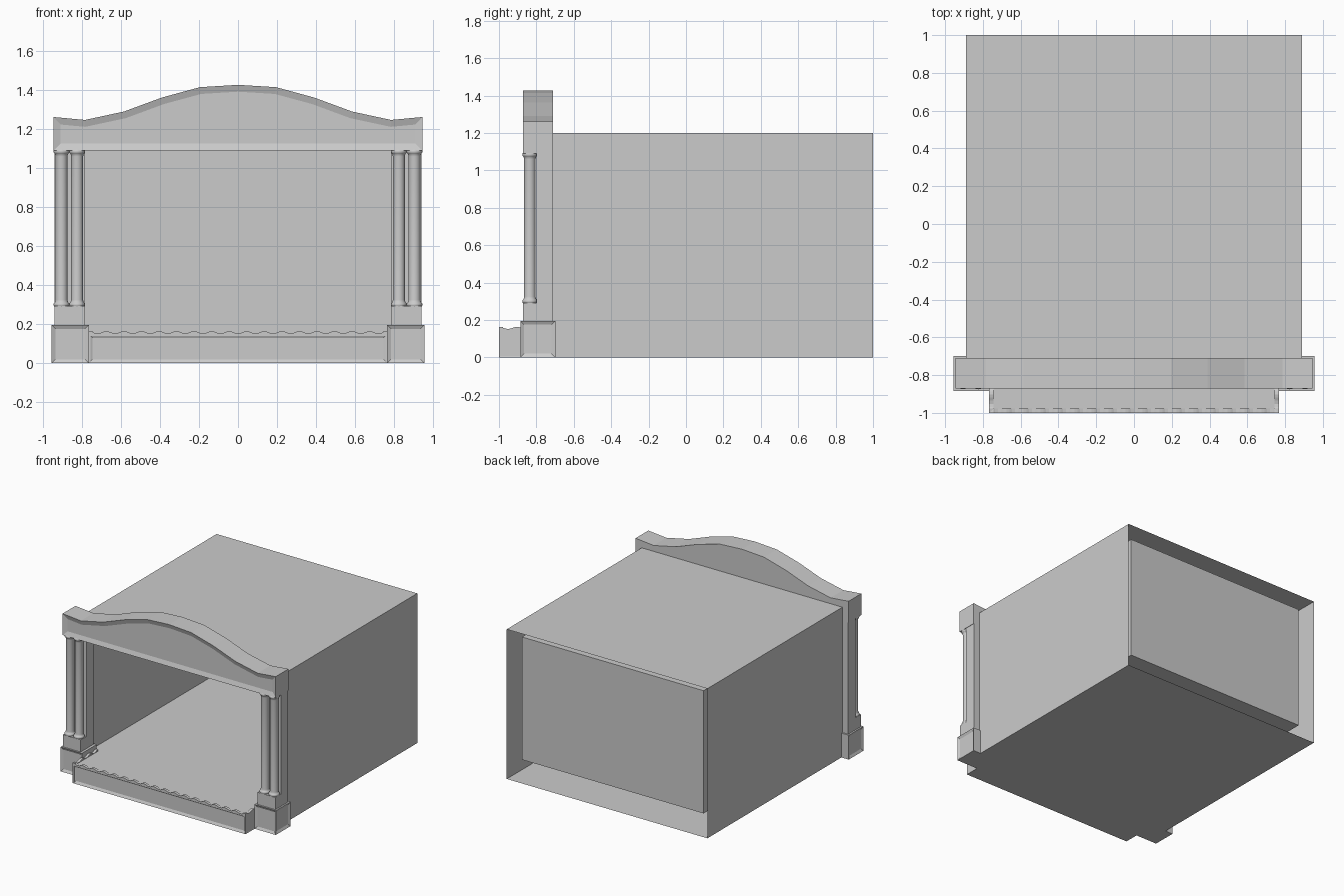
import bpy, bmesh, math
from mathutils import Vector

if "Cube" in bpy.data.objects:
    bpy.data.objects.remove(bpy.data.objects["Cube"])


def finish(bm, name, recalc=True):
    if recalc:
        bmesh.ops.recalc_face_normals(bm, faces=bm.faces[:])
    me = bpy.data.meshes.new(name)
    bm.to_mesh(me)
    bm.free()
    ob = bpy.data.objects.new(name, me)
    bpy.context.collection.objects.link(ob)
    return ob


def box(name, lo, hi, panels=(), remove=(), inset=0.02, depth=0.01):
    """Box from corner to corner; recess the panel sides, delete the removed sides."""
    bm = bmesh.new()
    bmesh.ops.create_cube(bm, size=1)
    for v in bm.verts:
        v.co = Vector([lo[i] + (v.co[i] + 0.5) * (hi[i] - lo[i]) for i in range(3)])
    bm.normal_update()

    def pick(dirs):
        return [f for f in bm.faces if any(f.normal.dot(Vector(d)) > 0.9 for d in dirs)]
    if panels:
        bmesh.ops.inset_individual(bm, faces=pick(panels), thickness=inset,
                                   depth=-depth, use_even_offset=True)
    if remove:
        bmesh.ops.delete(bm, geom=pick(remove), context='FACES')
    return finish(bm, name, recalc=not remove)


def slab(name, pts, axis, a, b, inset=0.0, depth=0.01):
    """Extrude a (horizontal, z) outline between a and b along the other axis."""
    bm = bmesh.new()
    vs = [bm.verts.new((p, a, z) if axis == 'Y' else (a, p, z)) for p, z in pts]
    face = bm.faces.new(vs)
    ext = bmesh.ops.extrude_face_region(bm, geom=[face], use_keep_orig=True)
    move = (0, b - a, 0) if axis == 'Y' else (b - a, 0, 0)
    bmesh.ops.translate(bm, vec=move,
                        verts=[g for g in ext['geom'] if isinstance(g, bmesh.types.BMVert)])
    bmesh.ops.recalc_face_normals(bm, faces=bm.faces[:])
    if inset:
        bmesh.ops.inset_individual(bm, faces=[face], thickness=inset, depth=-depth,
                                   use_even_offset=True)
    return finish(bm, name, recalc=False)


def lathe(name, profile, x, y, sides=20):
    bm = bmesh.new()
    rings = [[bm.verts.new((x + r * math.cos(2 * math.pi * i / sides),
                            y + r * math.sin(2 * math.pi * i / sides), z))
              for i in range(sides)] for r, z in profile]
    for lower, upper in zip(rings, rings[1:]):
        for i in range(sides):
            j = (i + 1) % sides
            bm.faces.new((lower[i], lower[j], upper[j], upper[i]))
    bm.faces.new(rings[0])
    bm.faces.new(rings[-1])
    ob = finish(bm, name)
    bpy.ops.object.select_all(action='DESELECT')
    bpy.context.view_layer.objects.active = ob
    ob.select_set(True)
    bpy.ops.object.shade_smooth_by_angle(angle=math.radians(40))
    return ob


def wave(start, end, periods, steps=6):
    """Outline of a low strip with a rippled top edge."""
    n = periods * steps
    top = [(start + (end - start) * i / n,
            0.158 + 0.006 * math.cos(2 * math.pi * i / steps)) for i in range(n + 1)]
    return [(start, 0.14)] + top + [(end, 0.14)]


FRONT, BACK, LEFT, RIGHT = (0, -1, 0), (0, 1, 0), (-1, 0, 0), (1, 0, 0)

# outer shell, open at front and back, with the inner room inside it
box("outer_shell", (-0.89, -0.71, 0), (0.89, 1, 1.2), remove=(FRONT, BACK))
box("inner_room", (-0.805, -0.71, 0.149), (0.805, 0.927, 1.133), remove=(FRONT,))

# stage apron with recessed panels and rippled rim
box("stage_apron", (-0.765, -1, 0), (0.765, -0.70, 0.15), panels=(FRONT,))
for s in (-1, 1):
    box("apron_side_panel", (min(s * 0.755, s * 0.767), -1, 0),
        (max(s * 0.755, s * 0.767), -0.875, 0.15), panels=((s, 0, 0),))
    slab("rim_side", wave(-1, -0.71, 3), 'X', s * 0.767, s * 0.745)
slab("rim_front", wave(-0.765, 0.765, 17), 'Y', -1, -0.978)

# curved pediment over the opening
half = [(0.945, 1.262), (0.785, 1.247), (0.585, 1.29), (0.39, 1.362), (0.195, 1.415)]
outline = ([(-0.945, 1.09), (0.945, 1.09)] + half + [(0, 1.427)]
           + [(-x, z) for x, z in reversed(half)])
slab("pediment", outline, 'Y', -0.872, -0.71, inset=0.035, depth=0.012)

# column profile: base rings, shaft, capital rings
foot = [(0.036, 0.29), (0.040, 0.295), (0.040, 0.305), (0.036, 0.31), (0.033, 0.313), (0.031, 0.325)]
profile = foot + [(r, 1.385 - z) for r, z in reversed(foot)]

# plinths, piers and paired columns on both sides
for s in (-1, 1):
    def xs(a, b):
        return min(s * a, s * b), max(s * a, s * b)
    a, b = xs(0.765, 0.955)
    box("plinth", (a, -0.885, 0), (b, -0.698, 0.195), panels=(FRONT, (s, 0, 0)))
    a, b = xs(0.785, 0.942)
    box("column_pedestal", (a, -0.872, 0.19), (b, -0.71, 0.292))
    box("rear_pier", (a, -0.80, 0.19), (b, -0.71, 1.10))
    for x in (0.825, 0.905):
        lathe("column", profile, s * x, -0.835)
